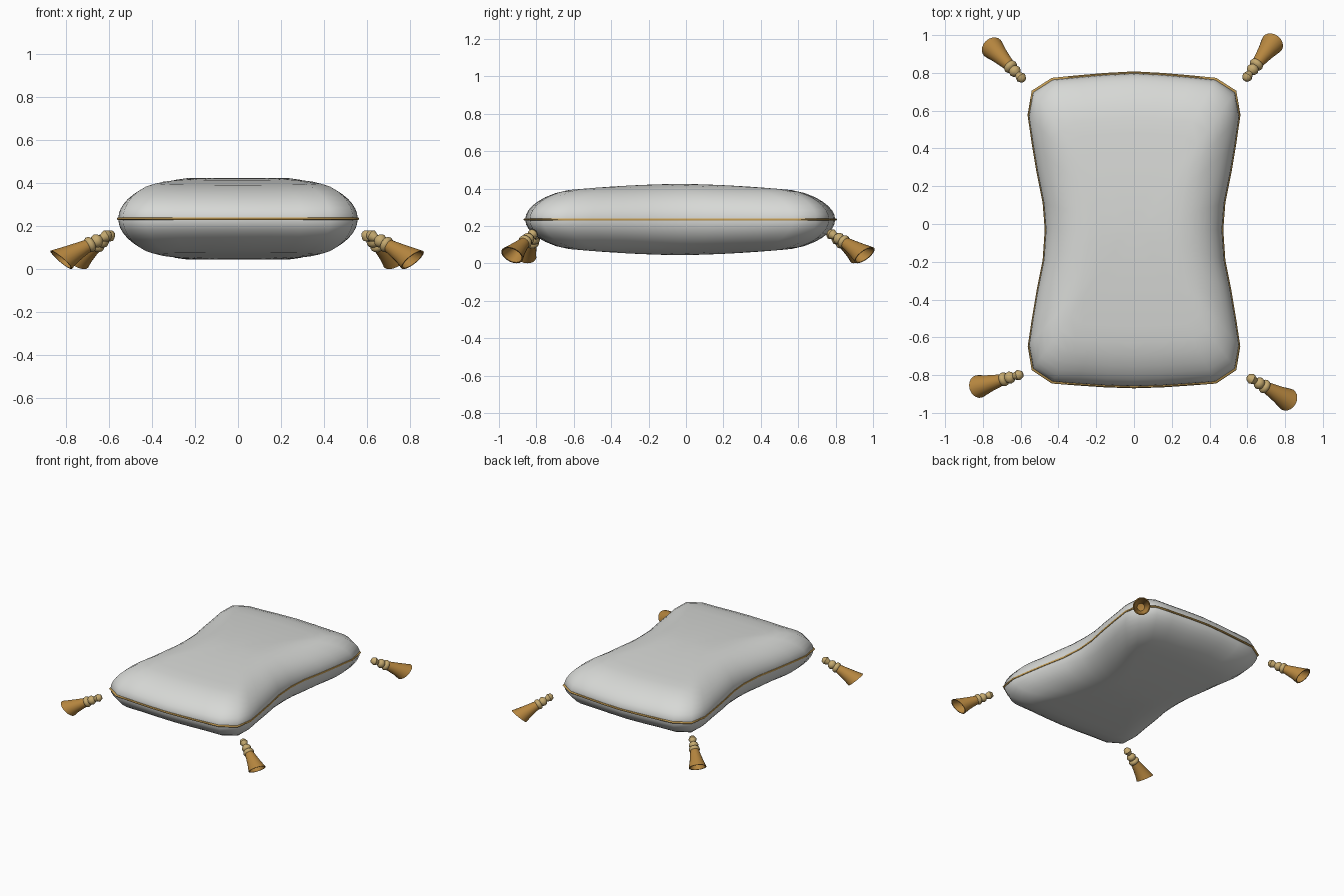
import bpy, bmesh, math
from mathutils import Vector, Matrix

if "Cube" in bpy.data.objects:
    bpy.data.objects.remove(bpy.data.objects["Cube"])


def material(name, rgb):
    m = bpy.data.materials.new(name)
    m.diffuse_color = (*rgb, 1)
    m.use_nodes = True
    m.node_tree.nodes["Principled BSDF"].inputs["Base Color"].default_value = m.diffuse_color
    return m


GREY = material("pale grey cloth", (0.68, 0.69, 0.67))
GOLD = material("dark gold thread", (0.47, 0.24, 0.05))
CREAM = material("light gold cord", (0.56, 0.40, 0.16))
PIPE = material("gold piping", (0.56, 0.34, 0.09))


def finish(name, bm, mat, angle):
    bmesh.ops.remove_doubles(bm, verts=bm.verts, dist=1e-5)
    bmesh.ops.recalc_face_normals(bm, faces=bm.faces)
    me = bpy.data.meshes.new(name)
    bm.to_mesh(me)
    bm.free()
    ob = bpy.data.objects.new(name, me)
    bpy.context.collection.objects.link(ob)
    me.materials.append(mat)
    bpy.ops.object.select_all(action='DESELECT')
    ob.select_set(True)
    bpy.context.view_layer.objects.active = ob
    bpy.ops.object.shade_smooth_by_angle(angle=math.radians(angle))
    return ob


def skin(bm, rings):
    rows = [[bm.verts.new(p) for p in r] for r in rings]
    n = len(rings[0])
    for a, b in zip(rows, rows[1:]):
        for i in range(n):
            j = (i + 1) % n
            bm.faces.new((a[i], a[j], b[j], b[i]))
    return rows


# cushion outline, right half from back to front, mirrored to the left
CY, ZC, H, W = -0.032, 0.235, 0.19, 0.25
half = [(0.15, 0.79), (0.30, 0.777), (0.43, 0.764), (0.535, 0.697), (0.557, 0.57),
        (0.535, 0.42), (0.51, 0.27), (0.478, 0.11), (0.467, -0.03), (0.478, -0.19),
        (0.51, -0.35), (0.535, -0.50), (0.556, -0.64), (0.535, -0.765),
        (0.43, -0.835), (0.30, -0.845), (0.15, -0.855)]
outline = [(0, 0.798)] + half + [(0, -0.86)] + [(-x, y) for x, y in reversed(half)]
pts = [Vector((x, y - CY)) for x, y in outline]
N = len(pts)
reach = []
for i in range(N):
    t = (pts[(i + 1) % N] - pts[i - 1]).normalized()
    reach.append(abs(pts[i].dot(Vector((-t.y, t.x)))))


def cushion_point(i, s, side):
    p = pts[i] * s
    d = min((1 - s) * reach[i], W)
    edge = math.sqrt(max(0, 1 - (1 - d / W) ** 2))
    bulge = 1 - 0.3 * abs(p.y / 0.83) ** 1.7
    return (p.x, p.y + CY, ZC + side * H * edge * bulge)


# cushion: rings shrinking to the middle, top and bottom halves
steps = [1, 0.994, 0.98, 0.955, 0.92, 0.87, 0.8, 0.72, 0.62, 0.5, 0.36, 0.18]
bm = bmesh.new()
for side in (1, -1):
    rows = skin(bm, [[cushion_point(i, s, side) for i in range(N)] for s in steps])
    mid = bm.verts.new((0, CY, ZC + side * H))
    for i in range(N):
        bm.faces.new((rows[-1][i], rows[-1][(i + 1) % N], mid))
finish("cushion", bm, GREY, 80)

# piping: thin cord along the seam
bm = bmesh.new()
rings = []
for k in range(7):
    a = math.tau * k / 6
    s, z = 1 + 0.012 * math.cos(a), ZC + 0.007 * math.sin(a)
    rings.append([(p.x * s, p.y * s + CY, z) for p in pts])
skin(bm, rings)
finish("seam_piping", bm, PIPE, 50)


def lathe(name, profile, mat, place, slant=0.0, sides=20):
    """Turn (distance, radius) points about local x; slant tilts the far end."""
    bm = bmesh.new()
    rings = []
    for a, r in profile:
        ring = []
        for k in range(sides):
            t = math.tau * k / sides
            y, z = r * math.cos(t), r * math.sin(t)
            ring.append(place @ Vector((a + slant * z * (a / 0.246) ** 3, y, z)))
        rings.append(ring)
    skin(bm, rings)
    bmesh.ops.dissolve_degenerate(bm, dist=1e-6, edges=bm.edges)
    finish(name, bm, mat, 45)


# tassels: corded cap and hollow thread skirt drooping to the floor
CAP = [(-0.028, 0), (-0.021, 0.018), (0, 0.028), (0.018, 0.021), (0.028, 0.016),
       (0.038, 0.027), (0.052, 0.033), (0.066, 0.028), (0.072, 0.024),
       (0.078, 0.034), (0.09, 0.038), (0.102, 0.034), (0.108, 0.024), (0.108, 0)]
SKIRT = [(0.098, 0.0), (0.1, 0.03), (0.14, 0.037), (0.19, 0.047), (0.246, 0.061),
         (0.246, 0.054), (0.19, 0.04), (0.13, 0.026), (0.125, 0)]
tassels = {"front_right": (0.622, -0.82, -30), "back_right": (0.60, 0.78, 53),
           "back_left": (-0.598, 0.775, 134), "front_left": (-0.612, -0.80, 196)}
for name, (x, y, heading) in tassels.items():
    place = (Matrix.Translation((x, y, 0.156))
             @ Matrix.Rotation(math.radians(heading), 4, 'Z')
             @ Matrix.Rotation(math.radians(27), 4, 'Y'))
    lathe(name + "_tassel_cap", CAP, CREAM, place)
    lathe(name + "_tassel_skirt", SKIRT, GOLD, place, slant=0.4)
